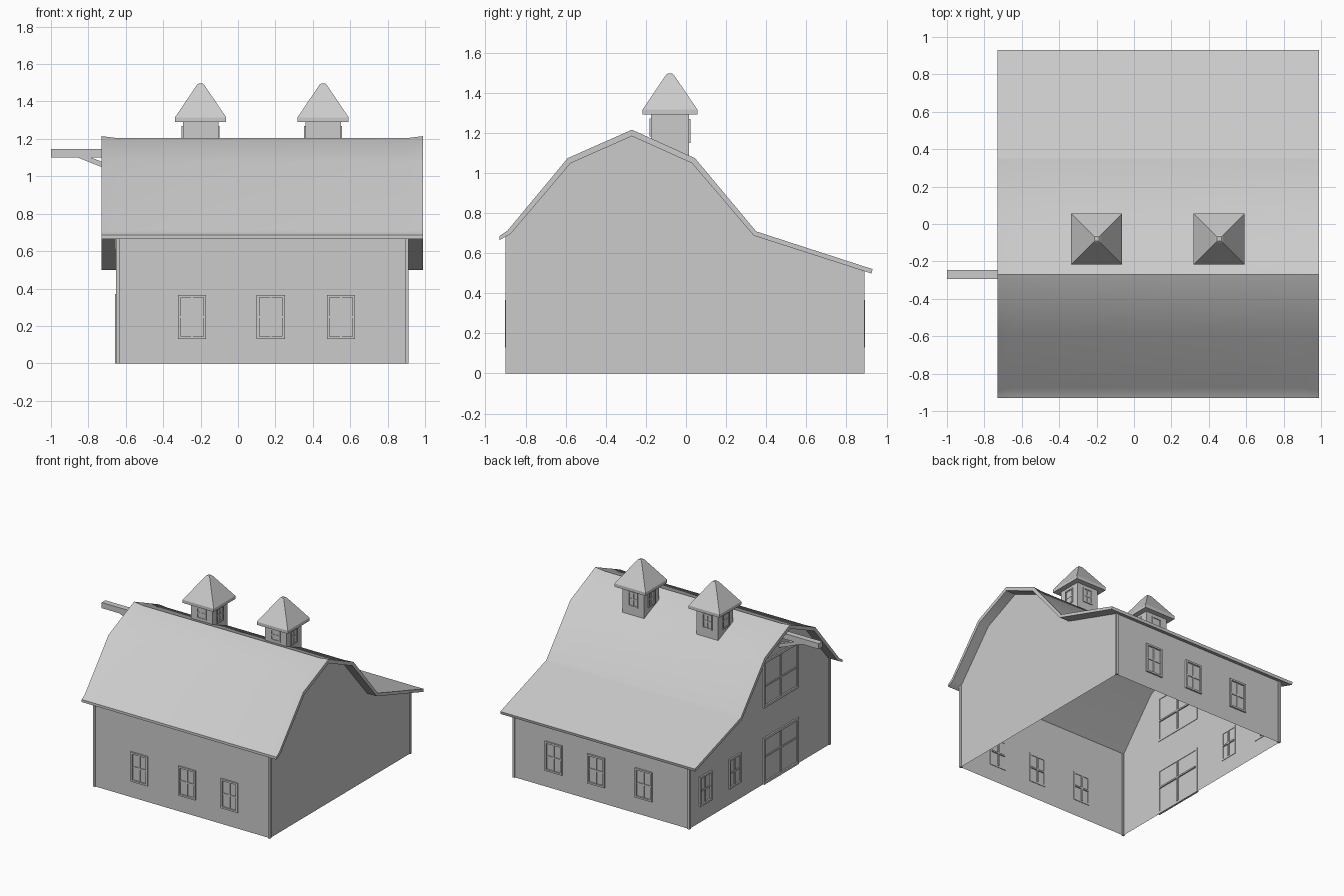
import bpy, bmesh
from math import pi
from mathutils import Matrix, Vector

if "Cube" in bpy.data.objects:
    bpy.data.objects.remove(bpy.data.objects["Cube"])


def add_mesh(name, verts, faces, smooth=False):
    me = bpy.data.meshes.new(name)
    me.from_pydata(verts, [], faces)
    bm = bmesh.new()
    bm.from_mesh(me)
    bmesh.ops.recalc_face_normals(bm, faces=bm.faces)
    bm.to_mesh(me)
    bm.free()
    ob = bpy.data.objects.new(name, me)
    bpy.context.collection.objects.link(ob)
    if smooth:
        bpy.ops.object.select_all(action='DESELECT')
        ob.select_set(True)
        bpy.context.view_layer.objects.active = ob
        bpy.ops.object.shade_smooth_by_angle(angle=pi / 6)
    return ob


def boxes(name, limits, matrix=Matrix()):
    """One object from several (x0, x1, y0, y1, z0, z1) boxes."""
    bm = bmesh.new()
    for x0, x1, y0, y1, z0, z1 in limits:
        m = Matrix.Translation(((x0 + x1) / 2, (y0 + y1) / 2, (z0 + z1) / 2))
        m = m @ Matrix.Diagonal((x1 - x0, y1 - y0, z1 - z0, 1))
        bmesh.ops.create_cube(bm, size=1, matrix=matrix @ m)
    me = bpy.data.meshes.new(name)
    bm.to_mesh(me)
    bm.free()
    ob = bpy.data.objects.new(name, me)
    bpy.context.collection.objects.link(ob)
    return ob


def opening(name, loc, turn, w, h, rim=0.014, split=0.5, out=0.012):
    """Framed window or door with crossed bars; loc is the bottom centre on the wall."""
    a, b, s = w / 2, rim, h * split
    parts = [(-a, -a + b, -out, 0.004, 0, h), (a - b, a, -out, 0.004, 0, h),
             (-a + b, a - b, -out, 0.004, 0, b), (-a + b, a - b, -out, 0.004, h - b, h),
             (-a + b, a - b, -out / 2, 0.01, s - 0.006, s + 0.006),
             (-0.005, 0.005, -out / 2, 0.01, b, h - b)]
    boxes(name, parts, Matrix.Translation(loc) @ Matrix.Rotation(turn, 4, 'Z'))


FRONT, RIGHT, BACK, LEFT = 0, pi / 2, pi, -pi / 2
X0, X1, Y0, Y1 = -0.645, 0.905, -0.89, 0.88

# Roof: gambrel section swept along x, slightly flared at both gable ends
outer = [(-0.93, 0.685), (-0.89, 0.712), (-0.59, 1.073), (-0.27, 1.215),
         (0.045, 1.073), (0.35, 0.708), (0.93, 0.52)]
inner = [(-0.93, 0.665), (-0.875, 0.695), (-0.575, 1.048), (-0.27, 1.183),
         (0.03, 1.048), (0.338, 0.687), (0.925, 0.498)]
n = len(outer)


def middle(p):
    return (-0.27 + (p[0] + 0.27) * 0.975, p[1] - (0.01 if p[1] > 1.1 else 0.002))


mid = [outer[0]] + [middle(p) for p in outer[1:5]] + outer[5:]
verts = []
for x, top in ((-0.73, outer), (-0.65, mid), (0.91, mid), (0.99, outer)):
    verts += [(x, y, z) for y, z in top + inner[::-1]]
r = 2 * n
faces = [(s * r + i, s * r + (i + 1) % r, (s + 1) * r + (i + 1) % r, (s + 1) * r + i)
         for s in range(3) for i in range(r)]
for s in (0, 3):
    faces += [(s * r + i, s * r + i + 1, s * r + r - 2 - i, s * r + r - 1 - i)
              for i in range(n - 1)]
add_mesh("roof", verts, faces, smooth=True)

# Walls: open shell following the underside of the roof
gable = [(Y0, 0), (Y0, 0.69)] + inner[1:6] + [(Y1, 0.515), (Y1, 0)]
g = len(gable)
verts = [(x, y, z) for x in (X0, X1) for y, z in gable]
add_mesh("walls", verts, [tuple(range(g)), tuple(range(g, 2 * g)),
                          (0, 1, g + 1, g), (g - 2, g - 1, 2 * g - 1, 2 * g - 2)])

# Corner boards
for y, h in ((-0.89, 0.685), (0.88, 0.51)):
    for x in (-0.643, 0.903):
        boxes("corner_board", [(x - 0.009, x + 0.009, y - 0.01, y + 0.01, 0, h)])

# Windows on the long walls and the left gable
for x in (-0.245, 0.175, 0.55):
    opening("front_window", (x, Y0, 0.13), FRONT, 0.15, 0.235)
    opening("back_window", (x, Y1, 0.13), BACK, 0.15, 0.235)
for y in (0.31, 0.68):
    opening("left_window", (X0, y, 0.13), LEFT, 0.15, 0.235)

# Barn door and hay door
opening("barn_door", (X0, -0.27, 0.0), LEFT, 0.44, 0.37, 0.018, 0.58)
opening("hay_door", (X0, -0.27, 0.61), LEFT, 0.44, 0.37, 0.018, 0.45)

# Hoist beam with diagonal brace
boxes("hoist_beam", [(-1.0, -0.64, -0.293, -0.247, 1.1, 1.145)])
brace = [(-0.86, 1.102), (-0.79, 1.102), (-0.643, 1.045), (-0.643, 1.015)]
verts = [(x, y, z) for y in (-0.288, -0.252) for x, z in brace]
add_mesh("hoist_brace", verts, [(0, 1, 2, 3), (4, 5, 6, 7)] +
         [(i, (i + 1) % 4, (i + 1) % 4 + 4, i + 4) for i in range(4)])

# Cupolas
for cx in (-0.2, 0.455):
    c = Vector((cx, -0.08, 0))
    b = 0.095

    def ring(half, z):
        return [(cx + sx * half, c.y + sy * half, z)
                for sx, sy in ((-1, -1), (1, -1), (1, 1), (-1, 1))]

    sides = [(i, (i + 1) % 4, (i + 1) % 4 + 4, i + 4) for i in range(4)]
    foot = [(x, y, 1.075 - 0.45 * (y - 0.015)) for x, y, z in ring(b, 0)]
    add_mesh("cupola_body", foot + ring(b, 1.3), sides)
    rings = ring(0.137, 1.29) + ring(0.137, 1.315) + ring(0.02, 1.488) + ring(0.012, 1.495)
    add_mesh("cupola_roof", rings, [(0, 1, 2, 3), (12, 13, 14, 15)] +
             [tuple(v + 4 * k for v in f) for k in range(3) for f in sides])
    for turn in (FRONT, RIGHT, BACK, LEFT):
        off = Matrix.Rotation(turn, 3, 'Z') @ Vector((0, -b, 0))
        z, h = (1.18, 0.09) if turn == FRONT else (1.148, 0.12)
        opening("cupola_window", c + off + Vector((0, 0, z)), turn, 0.085, h, 0.01, 0.5, 0.007)
